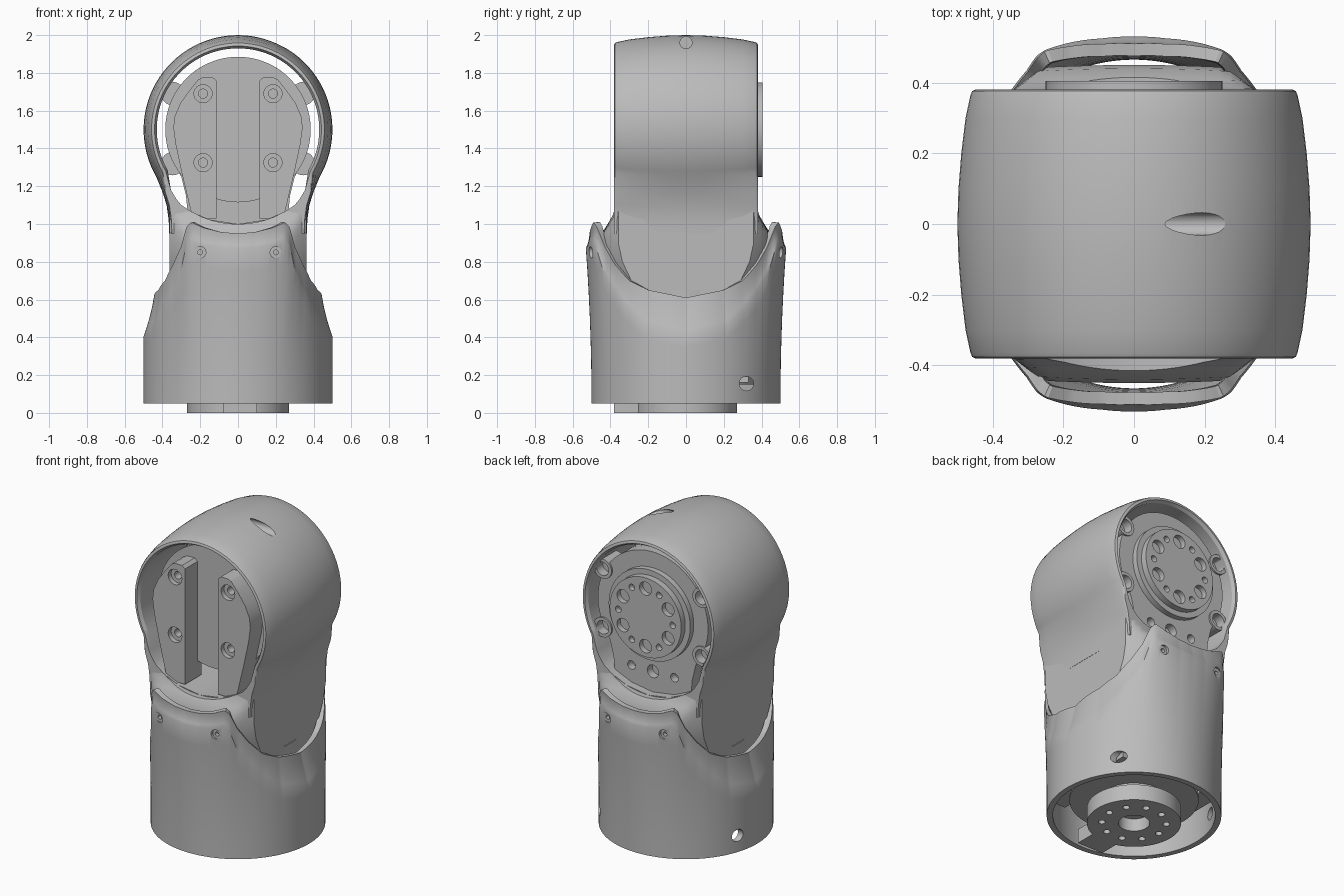
import bpy, bmesh
from math import sin, cos, pi, radians, sqrt
from mathutils import Vector

old = bpy.data.objects.get("Cube")
if old:
    bpy.data.objects.remove(old)

grey = bpy.data.materials.new("plain_grey")
grey.use_nodes = True
grey.diffuse_color = (0.5, 0.5, 0.5, 1)
grey.node_tree.nodes["Principled BSDF"].inputs["Base Color"].default_value = (0.5, 0.5, 0.5, 1)
parts = []


def finish(name, bm, fix=True):
    if fix:
        bmesh.ops.recalc_face_normals(bm, faces=bm.faces)
    me = bpy.data.meshes.new(name)
    bm.to_mesh(me)
    bm.free()
    me.materials.append(grey)
    ob = bpy.data.objects.new(name, me)
    bpy.context.scene.collection.objects.link(ob)
    parts.append(ob)
    return ob


def apply(ob, kind, **settings):
    mod = ob.modifiers.new(kind, kind)
    for key, value in settings.items():
        setattr(mod, key, value)
    bpy.context.view_layer.objects.active = ob
    bpy.ops.object.modifier_apply(modifier=mod.name)


def loft(name, rings, caps=True, wrap=False, fix=True):
    """Skin closed rings of equal length; wrap joins the last ring to the first."""
    bm = bmesh.new()
    vs = [[bm.verts.new(p) for p in ring] for ring in rings]
    n = len(rings[0])
    for a, b in zip(vs, vs[1:] + (vs[:1] if wrap else [])):
        for j in range(n):
            k = (j + 1) % n
            bm.faces.new((a[j], a[k], b[k], b[j]))
    if caps and not wrap:
        bm.faces.new(vs[0])
        bm.faces.new(vs[-1])
    return finish(name, bm, fix)


def prism(name, pts, y0, y1):
    return loft(name, [[(x, y, z) for x, z in pts] for y in (y0, y1)])


def add_rods(bm, centres, axis, r, length, sides):
    for c in centres:
        mat = Vector(axis).to_track_quat('Z', 'Y').to_matrix().to_4x4()
        mat.translation = Vector(c)
        bmesh.ops.create_cone(bm, cap_ends=True, segments=sides, radius1=r,
                              radius2=r, depth=length, matrix=mat)


def rod(name, centre, axis, r, length, sides=96):
    bm = bmesh.new()
    add_rods(bm, [centre], axis, r, length, sides)
    return finish(name, bm)


def bore(target, centres, axis, r, depth, sides=24):
    """Cut round holes of the given depth either side of each centre."""
    bm = bmesh.new()
    add_rods(bm, centres, axis, r, depth * 2, sides)
    cutter = finish("cutter", bm)
    parts.remove(cutter)
    apply(target, 'BOOLEAN', operation='DIFFERENCE', solver='EXACT', object=cutter)
    bpy.data.objects.remove(cutter)


def lerp(table, a):
    for p, q in zip(table, table[1:]):
        if a <= q[0]:
            t = (a - p[0]) / (q[0] - p[0])
            return [u + (v - u) * t for u, v in zip(p[1:], q[1:])]
    return list(table[-1][1:])


X, Y, Z = (1, 0, 0), (0, 1, 0), (0, 0, 1)
AXLE = 1.5  # height of the upper joint

# Lower shell: angle from the side, shoulder height and radius, rim height and radius
RIM = [(0, .40, .50, .61, .44), (25, .45, .50, .65, .465), (38, .55, .505, .70, .49),
       (48, .65, .515, .79, .51), (55, .74, .53, .88, .525), (60, .88, .55, .985, .545),
       (63, .91, .553, 1.01, .55), (70, .89, .545, .98, .535), (80, .875, .533, .957, .517),
       (90, .87, .53, .95, .51)]
rings = [[] for _ in range(13)]
for j in range(288):
    th = 2 * pi * j / 288
    a = j * 1.25 % 180
    z1, r1, z2, r2 = lerp(RIM, min(a, 180 - a))
    for i in range(13):
        if i < 8:
            t = i / 7
            z, r = .05 + (z1 - .05) * t, .5 + (r1 - .5) * t * t
        else:
            t = (i - 7) / 5
            z, r = z1 + (z2 - z1) * t, r1 + (r2 - r1) * t - .02 * t * (1 - t)
        rings[i].append((r * cos(th), r * sin(th), z))
shell = loft("lower_shell", rings, caps=False, fix=False)
apply(shell, 'SOLIDIFY', thickness=.035, offset=-1)
screws = [(x, y, .85) for x in (-.2, .2) for y in (-.515, .515)]
bore(shell, screws, Y, .03, .02)
bore(shell, screws, Y, .013, .1)
bore(shell, [(.4, .32, .155), (-.47, .16, .155)], X, .038, .12)

# Upper housing: keyhole outline, barrelled along the depth, open through
arc = [radians(90 - 4 * i) for i in range(31)]
neck_out = [(.40, 1.17), (.378, 1.1), (.367, 1.02), (.365, .95), (.2, .95), (0, .95)]
neck_in = [(.355, 1.18), (.325, 1.13), (.30, 1.1), (.25, 1.067), (.15, 1.023), (0, 1.0)]


def keyhole(r, neck, inset=0):
    half = [(r * cos(a), AXLE + r * sin(a)) for a in arc]
    half += [(max(x - inset, 0), z) for x, z in neck]
    return half + [(-x, z) for x, z in half[-2:0:-1]]


def housing_ring(y, inset):
    return [(x, y, z) for x, z in keyhole(.5 - inset, neck_out, inset * .3)]


def opening_ring(y, r):
    return [(x, y, z) for x, z in keyhole(r, neck_in)]


section = [(-.38, .05), (-.376, .042), (-.365, .037), (-.3, .023), (-.2, .011), (-.1, .003)]
section += [(0, 0)] + [(-y, d) for y, d in section[::-1]]
rings = [housing_ring(y, d) for y, d in section]
rings += [opening_ring(y, r) for y, r in ((.38, .442), (.36, .43), (-.36, .43), (-.38, .442))]
housing = loft("upper_housing", rings, wrap=True)
bore(housing, [(.32, 0, 1.96)], X, .032, .3)

# Collar joining housing and shell: height, front reach, corner radius
COLLAR = [(.5, .43, .43), (.62, .44, .445), (.72, .45, .47), (.8, .45, .495), (.9, .45, .51),
          (.96, .44, .51), (1.0, .415, .51), (1.04, .395, .51), (1.08, .383, .51), (1.12, .378, .51)]
rings = []
for z, reach, r in COLLAR:
    xs = [.363 * (1 - 2 * i / 24) for i in range(25)]
    back = [(x, min(reach - .1 * x * x, sqrt(r * r - x * x)), z) for x in xs]
    rings.append(back + [(x, -y, z) for x, y, z in back[::-1]])
collar = loft("collar", rings)
bore(collar, [(0, 0, AXLE)], Y, .5, .6, 128)

# Upper motor and its front bracket rails
rod("upper_motor", (0, .01, AXLE), Y, .385, .5)
RAIL = [(.115, 1.03), (.24, 1.03), (.262, 1.12), (.3, 1.28), (.33, 1.42), (.342, 1.51),
        (.335, 1.57), (.305, 1.64), (.255, 1.71), (.21, 1.765), (.185, 1.777), (.135, 1.777),
        (.115, 1.76)]
for side, word in ((1, "left"), (-1, "right")):
    rail = prism(word + "_bracket_rail", [(x * side, z) for x, z in RAIL], -.365, -.2)
    holes = [(.185 * side, -.365, z) for z in (1.69, 1.325)]
    bore(rail, holes, Y, .048, .03)
    bore(rail, holes, Y, .024, .08)

# Back plate, corner bosses and output horn
plate = prism("back_plate", keyhole(.385, [(.3, 1.25), (.275, 1.15), (.265, 1.04), (0, 1.0)]), .25, .33)
for x in (-.345, .345):
    for z in (1.69, 1.32):
        boss = rod("corner_boss", (x, .27, z), Y, .062, .14, 32)
        bore(boss, [(x, .34, z)], Y, .042, .06)
        bore(plate, [(x, .33, z)], Y, .042, .05)
bore(plate, [(0, .33, 1.13)], Y, .04, .05)
bore(plate, [(-.15, .33, 1.13), (.15, .33, 1.13)], Y, .027, .05)
rod("horn_base", (0, .345, AXLE), Y, .285, .04)
horn = rod("output_horn", (0, .375, AXLE), Y, .25, .06)


def circle(r, n, start):
    return [(r * cos(start + 2 * pi * i / n), r * sin(start + 2 * pi * i / n)) for i in range(n)]


bore(horn, [(x, .405, AXLE + z) for x, z in circle(.182, 6, pi / 2)], Y, .042, .035)
bore(horn, [(x, .405, AXLE + z) for x, z in circle(.19, 6, pi / 3)], Y, .02, .035)

# Lower motor, mounting bars, base horn with cable tab
rod("lower_motor", (0, 0, .4), Z, .37, .5)
for x in (-.3, .3):
    prism("mounting_bar", [(x - .06, .16), (x + .06, .16), (x + .06, .3), (x - .06, .3)], -.33, .33)
rod("base_horn_hub", (0, 0, .13), Z, .2, .1)
base = rod("base_horn", (0, 0, .05), Z, .27, .1)
bore(base, [(0, 0, 0)], Z, .09, .08, 48)
bore(base, [(x, y, 0) for x, y in circle(.185, 10, 0)], Z, .02, .05)
prism("cable_tab", [(-.08, 0), (.1, 0), (.1, .09), (-.08, .09)], -.38, -.24)

# Smooth round surfaces, keep edges crisp
bpy.ops.object.select_all(action='DESELECT')
for ob in parts:
    ob.select_set(True)
bpy.context.view_layer.objects.active = shell
bpy.ops.object.shade_smooth_by_angle(angle=radians(30))
